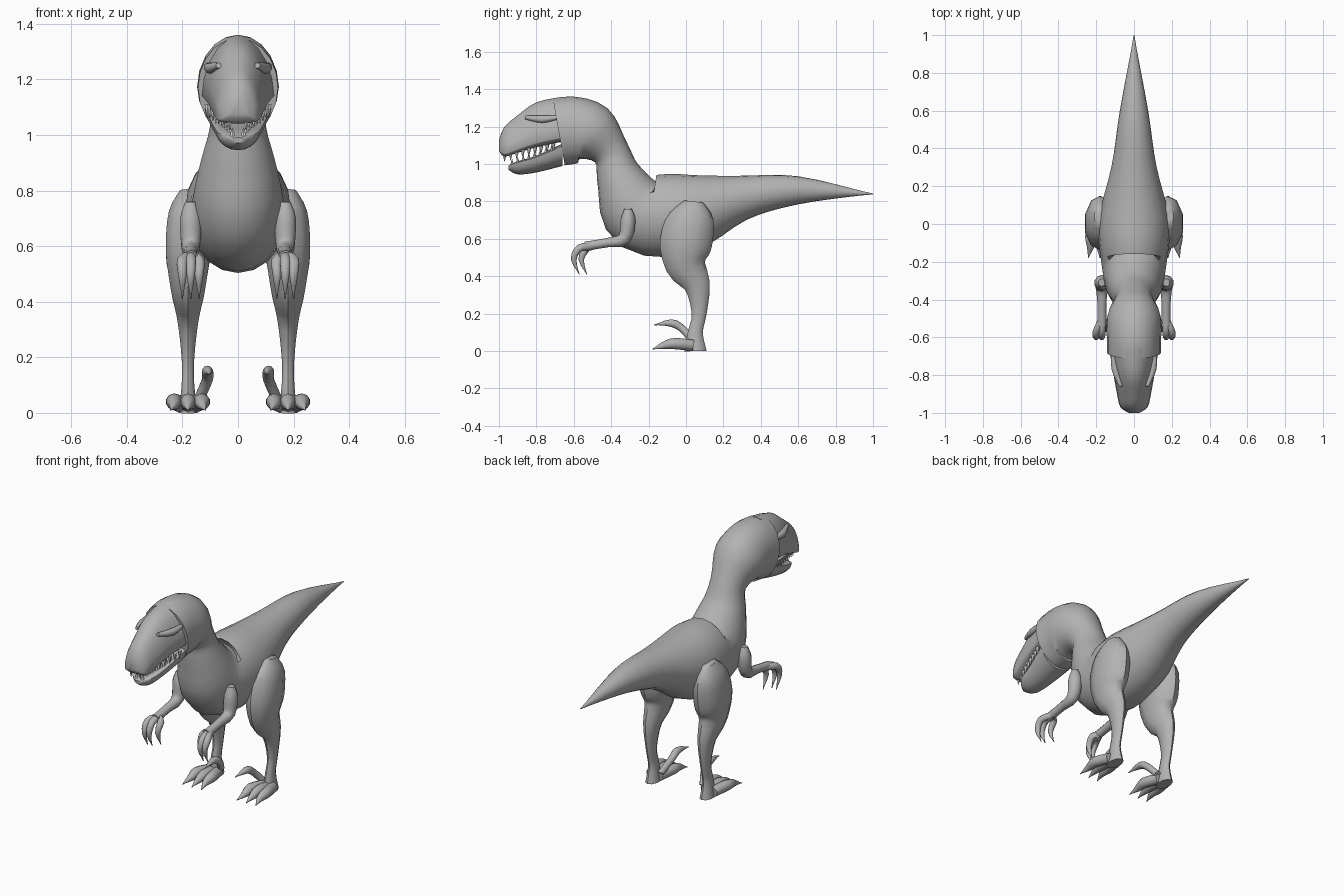
import bpy, bmesh, math
from mathutils import Vector

cube = bpy.data.objects.get("Cube")
if cube:
    bpy.data.objects.remove(cube)


def material(name, grey):
    mat = bpy.data.materials.new(name)
    mat.use_nodes = True
    colour = (grey, grey, grey, 1)
    mat.diffuse_color = colour
    mat.node_tree.nodes["Principled BSDF"].inputs["Base Color"].default_value = colour
    return mat


skin = material("grey skin", 0.45)
ivory = material("white teeth", 0.9)


def finish(obj, name, mat):
    obj.name = obj.data.name = name
    obj.data.materials.append(mat)
    bpy.ops.object.select_all(action='DESELECT')
    bpy.context.view_layer.objects.active = obj
    obj.select_set(True)
    bpy.ops.object.shade_smooth_by_angle(angle=math.radians(50))


def smooth_path(points, steps):
    """Run a spline through the points, blending place, radius and width."""
    pts = [Vector(p) for p in points]
    pts = [pts[0], *pts, pts[-1]]
    path = []
    for a, b, c, d in zip(pts, pts[1:], pts[2:], pts[3:]):
        for k in range(steps):
            t = k / steps
            bend = (c - a) * t + (a * 2 - b * 5 + c * 4 - d) * t**2 + (b * 3 - a - c * 3 + d) * t**3
            path.append(b + bend / 2)
    return path + [pts[-1]]


def tube(name, points, sides=10, steps=3, upright=False, waist=0.5):
    """Skin a spline of (x, y, z, radius, width ratio); waist is the height of the widest line."""
    path = smooth_path(points, steps)
    bm = bmesh.new()
    rings = []
    for i, (x, y, z, radius, ratio) in enumerate(path):
        step = path[min(i + 1, len(path) - 1)] - path[max(i - 1, 0)]
        normal = Vector((0, 0, 1)) if upright else Vector((0, -step.z, step.y)).normalized()
        radius = max(radius, 0.002)
        ring = []
        for k in range(sides):
            angle = math.tau * k / sides
            rise = math.cos(angle)
            level = waist + rise * (1 - waist if rise > 0 else waist)
            place = Vector((x, y, z)) + normal * radius * (2 * level - 1)
            place.x += radius * ratio * math.sin(angle)
            ring.append(bm.verts.new(place))
        rings.append(ring)
    for near, far in zip(rings, rings[1:]):
        for k in range(sides):
            bm.faces.new((near[k - 1], near[k], far[k], far[k - 1]))
    bm.faces.new(rings[0])
    bm.faces.new(rings[-1])
    bmesh.ops.recalc_face_normals(bm, faces=bm.faces)
    mesh = bpy.data.meshes.new(name)
    bm.to_mesh(mesh)
    bm.free()
    obj = bpy.data.objects.new(name, mesh)
    bpy.context.collection.objects.link(obj)
    finish(obj, name, skin)


def midline(name, rows, **options):
    tube(name, [(0, *row) for row in rows], sides=20, **options)


def limb(name, side, rows, ratio=1):
    tube(name, [(side * x, *rest, ratio) for x, *rest in rows])


def teeth(name, side, back, front, count, length):
    """Row of cones along one lip; a negative length points down."""
    for i in range(count):
        place = Vector(back).lerp(Vector(front), i / (count - 1))
        place.x *= side
        place.z += length / 2
        bpy.ops.mesh.primitive_cone_add(
            vertices=6, radius1=0.012, depth=abs(length), location=place,
            rotation=(math.pi if length < 0 else 0, 0, 0))
        finish(bpy.context.object, name, ivory)


# Tail, trunk, neck and skull in one piece
midline("body", [
    (1, .84, 0, 1), (.6, .86, .075, 1), (.3, .82, .12, 1), (0, .74, .21, .9),
    (-.24, .74, .21, .8), (-.35, .92, .13, 1), (-.4, 1.06, .1, 1),
    (-.5, 1.16, .16, .9), (-.6, 1.18, .18, .8), (-.68, 1.17, .18, .8)], steps=4)

# Snout with a flat palate
midline("snout", [
    (-.66, 1.24, .12, 1.1), (-.8, 1.21, .12, .9), (-.9, 1.16, .1, .9),
    (-.97, 1.12, .08, .9), (-1, 1.1, .03, .9)], upright=True, waist=0.1)

# Lower jaw with a flat top
midline("lower_jaw", [
    (-.66, 1.05, .06, 2), (-.8, 1, .045, 2), (-.9, .98, .035, 2), (-.95, .98, .01, 2)],
    upright=True, waist=0.9)

for side, label in ((1, "left_"), (-1, "right_")):
    teeth(label + "upper_tooth", side, (.11, -.71, 1.11), (.03, -.97, 1.06), 9, -.05)
    teeth(label + "lower_tooth", side, (.09, -.72, 1.06), (.02, -.93, .99), 8, .04)

    # Brow ridge over the eye
    limb(label + "brow", side, [
        (.11, -.68, 1.25, .01), (.1, -.77, 1.24, .02), (.07, -.86, 1.25, .01)])

    # Thigh, shin and heel in one vertical plane
    leg = [(.04, .8, .05), (.03, .72, .12), (0, .58, .14), (0, .46, .11),
           (.06, .35, .07), (.07, .2, .04), (.05, .1, .04), (.05, 0, .06)]
    limb(label + "leg", side, [(.18, *row) for row in leg], ratio=.6)

    # Three walking toes, fanned out and ending in claws
    for spread in (-.05, 0, .05):
        x = .18 + spread
        limb(label + "toe", side, [
            (.18 + spread / 2, .04, .03, .03), (x, -.06, .04, .03),
            (x, -.12, .03, .02), (x + spread / 4, -.18, .01, 0)])

    # Raised sickle toe on the inner side
    limb(label + "sickle_toe", side, [
        (.14, .04, .05, .02), (.11, -.02, .12, .02), (.11, -.08, .15, .02), (.1, -.17, .14, 0)])

    # Arm from shoulder to wrist
    arm = [(-.31, .76, .02), (-.31, .7, .04), (-.33, .6, .035), (-.42, .58, .025), (-.54, .56, .025)]
    limb(label + "arm", side, [(.17, *row) for row in arm])

    # Three hooked fingers, the innermost one set back
    for x, back in ((.14, .04), (.17, 0), (.2, 0)):
        limb(label + "finger", side, [
            (.17, -.5, .56, .02), (x, back - .57, .55, .02),
            (x, back - .6, .49, .015), (x, back - .57, .41, 0)])
